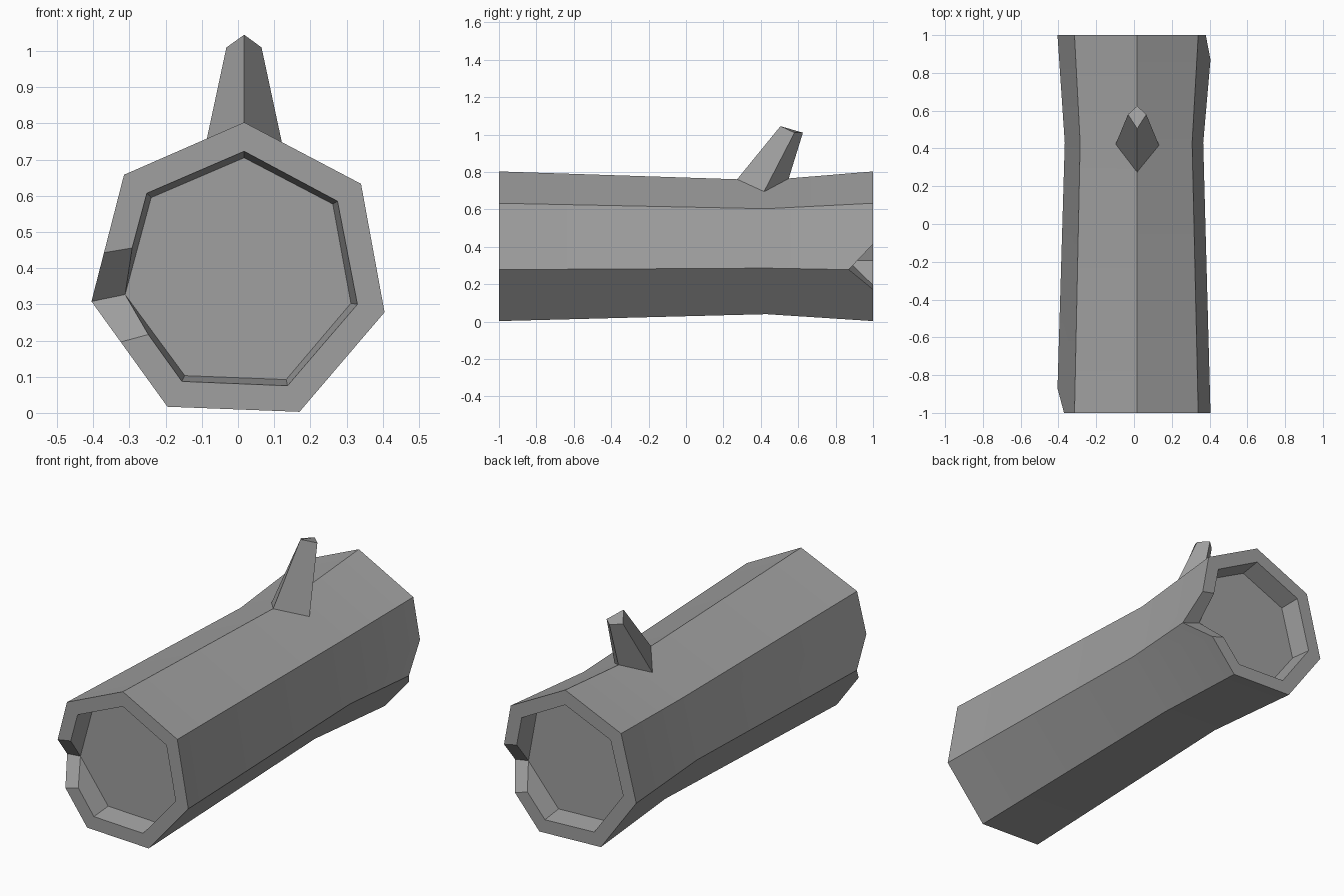
import bpy
import bmesh
from math import radians
from mathutils import Vector

cube = bpy.data.objects.get("Cube")
if cube:
    bpy.data.objects.remove(cube, do_unlink=True)

GREY = (0.35, 0.35, 0.35, 1)
wood = bpy.data.materials.new("grey_wood")
wood.use_nodes = True
wood.diffuse_color = GREY
wood.node_tree.nodes["Principled BSDF"].inputs["Base Color"].default_value = GREY


def finish(bm, name):
    bmesh.ops.recalc_face_normals(bm, faces=bm.faces)
    mesh = bpy.data.meshes.new(name)
    bm.to_mesh(mesh)
    bm.free()
    mesh.materials.append(wood)
    obj = bpy.data.objects.new(name, mesh)
    bpy.context.collection.objects.link(obj)
    bpy.ops.object.select_all(action="DESELECT")
    obj.select_set(True)
    bpy.context.view_layer.objects.active = obj
    bpy.ops.object.shade_smooth_by_angle(angle=radians(20))


# Seven-sided cross-sections (x, z): bark, recess lip and recess floor
OUTER = [(.017, .803), (-.315, .658), (-.405, .308), (-.195, .017),
         (.17, .003), (.405, .278), (.34, .633)]
LIP = [(.017, .723), (-.252, .607), (-.327, .327), (-.155, .087),
       (.137, .075), (.33, .30), (.275, .585)]
FLOOR = [(.017, .705), (-.24, .595), (-.312, .327), (-.147, .103),
         (.133, .092), (.312, .303), (.262, .577)]
SIDES = len(OUTER)
WAIST_Y = .43


def ring(bm, points, y):
    return [bm.verts.new((x, y, z)) for x, z in points]


def notched(bm, points, y, notch, apex, cut):
    """Corner vertex lists; the notched corner becomes edge, apex, edge."""
    corners = []
    for i, point in enumerate(points):
        p = Vector(point)
        if i != notch:
            corners.append(ring(bm, [p], y))
            continue
        before = p.lerp(Vector(points[i - 1]), cut)
        after = p.lerp(Vector(points[(i + 1) % SIDES]), cut)
        corners.append(ring(bm, [before], y) + [apex] + ring(bm, [after], y))
    return corners


def side(corners, i):
    a, b = corners[i], corners[(i + 1) % SIDES]
    return a[len(a) // 2:] + b[:len(b) // 2 + 1]


def strip(bm, corners, loop):
    """Join each side of a notched loop to a plain loop."""
    for i in range(SIDES):
        chain = side(corners, i) + [loop[(i + 1) % SIDES], loop[i]]
        bm.faces.new(list(dict.fromkeys(chain)))


# Log: pinched waist, a recess and a V notch at each end
bm = bmesh.new()
waist = ring(bm, [(x * .905, .355 + (z - .355) * .895) for x, z in OUTER], WAIST_Y)
for end, notch in ((-1, 2), (1, 5)):
    floor = ring(bm, FLOOR, end * .89)
    apex = ring(bm, [OUTER[notch]], end * .87)[0]
    bark = notched(bm, OUTER, end, notch, apex, .385)
    lip = notched(bm, LIP, end, notch, floor[notch], .46)
    strip(bm, bark, waist)
    strip(bm, lip, floor)
    bm.faces.new(floor)
    flat_bark, flat_lip = sum(bark, []), sum(lip, [])
    for k in range(len(flat_bark)):
        bm.faces.new((flat_bark[k - 1], flat_bark[k], flat_lip[k], flat_lip[k - 1]))
finish(bm, "hollow_log")

# Broken branch stub, leaning to the back and sunk into the bark
BASE = [(.017, .27, .757), (.125, .435, .73), (.017, .55, .768), (-.092, .435, .73)]
TIP = [(.017, .505, 1.045), (.065, .58, 1.01), (.017, .625, 1.01), (-.032, .58, 1.01)]
bm = bmesh.new()
tip = [bm.verts.new(p) for p in TIP]
base = [bm.verts.new(Vector(t).lerp(Vector(b), 1.15)) for t, b in zip(TIP, BASE)]
bm.faces.new(tip)
bm.faces.new(base)
for k in range(len(tip)):
    bm.faces.new((base[k - 1], base[k], tip[k], tip[k - 1]))
finish(bm, "branch_stub")
